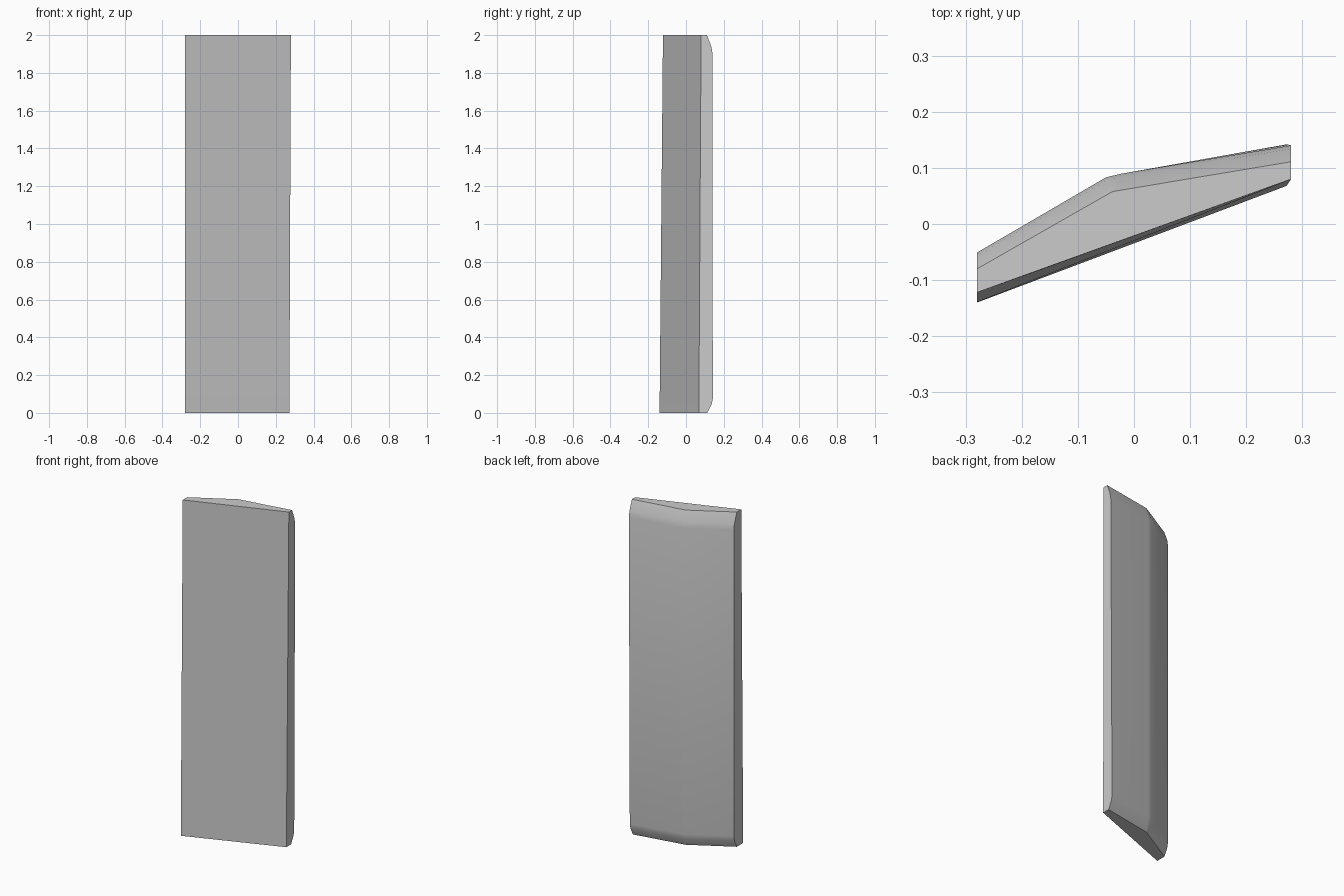
import bpy, bmesh

if "Cube" in bpy.data.objects:
    bpy.data.objects.remove(bpy.data.objects["Cube"])

# Slanted panel: a bent cross-section lofted upward, back edges bevelled at both ends
# (height, inset of the back face)
rows = [(0, 0.029), (0.045, 0.006), (0.075, 0), (1.905, 0), (1.94, 0.006), (2, 0.029)]


def section(z, inset):
    t = z / 2
    xr = 0.272 + 0.008 * t                      # right side leans out slightly
    fl = (-0.28, -0.14 + 0.018 * t)             # front face leans back slightly
    fr = (xr, 0.068 + 0.012 * t)
    half = 0.013 if inset < 0.02 else 0.002     # ridge flat narrows at the ends
    xc = -0.037
    back = [(xr, 0.142 - 0.002 * t),
            (xc + half, 0.087 + 0.18 * half),
            (xc - half, 0.087 - 0.3 * half),
            (-0.28, -0.051)]
    return [(x, y, z) for x, y in [fl, fr] + [(x, y - inset) for x, y in back]]


bm = bmesh.new()
rings = [[bm.verts.new(p) for p in section(z, i)] for z, i in rows]
n = len(rings[0])
for a, b in zip(rings, rings[1:]):
    for i in range(n):
        j = (i + 1) % n
        bm.faces.new((a[i], a[j], b[j], b[i]))
bm.faces.new(rings[0][::-1])
bm.faces.new(rings[-1])
bmesh.ops.recalc_face_normals(bm, faces=bm.faces)

mesh = bpy.data.meshes.new("panel")
bm.to_mesh(mesh)
bm.free()
panel = bpy.data.objects.new("panel", mesh)
bpy.context.collection.objects.link(panel)

# Soft shading over the back ridge and bevels, crisp outer edges
bpy.context.view_layer.objects.active = panel
panel.select_set(True)
bpy.ops.object.shade_smooth_by_angle(angle=0.52)
